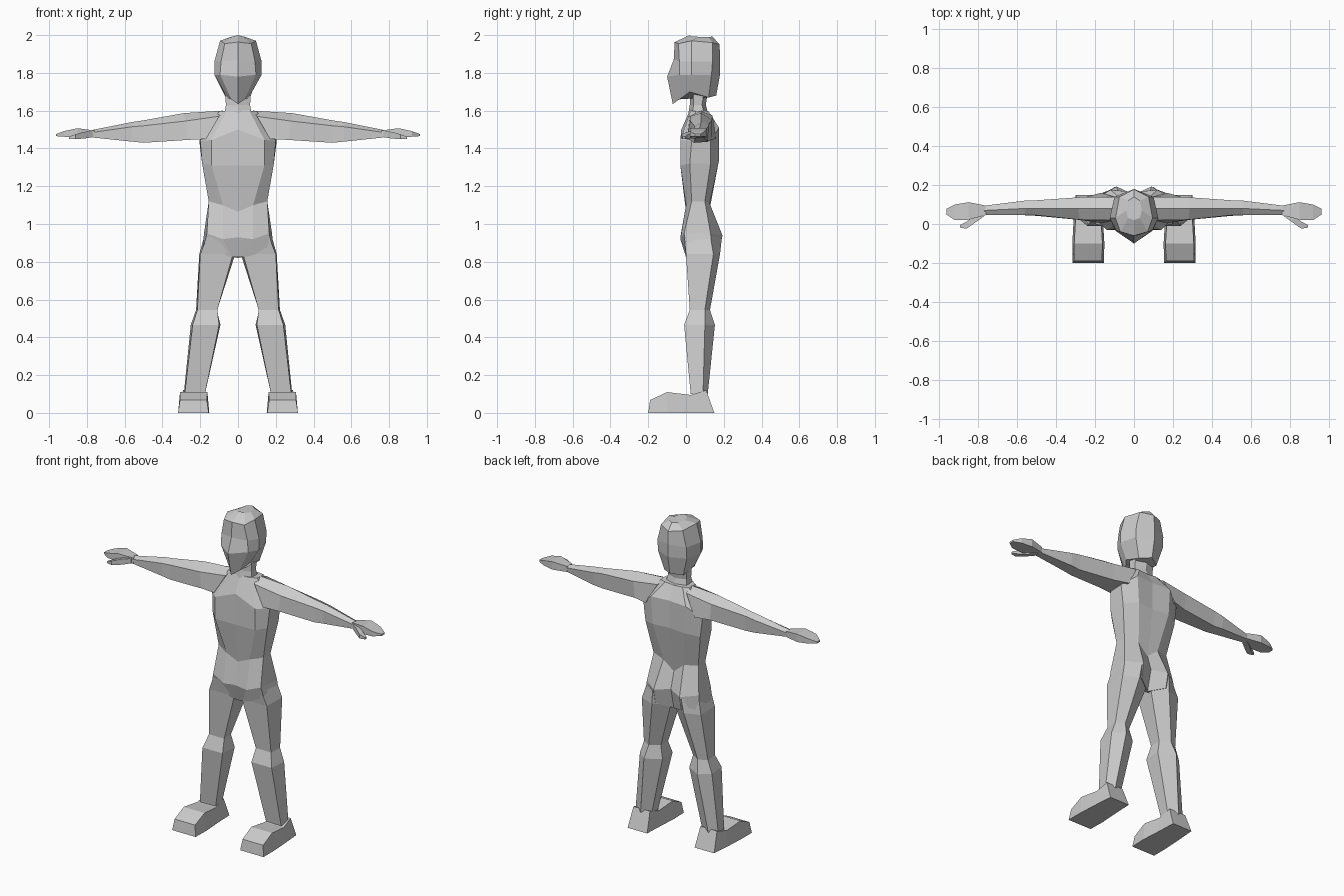
import bpy, bmesh


def loft(name, rings, mirror=False):
    """Skin a list of equal-length closed rings and cap both ends."""
    bm = bmesh.new()
    loops = [[bm.verts.new(p) for p in ring] for ring in rings]
    n = len(loops[0])
    for a, b in zip(loops, loops[1:]):
        for i in range(n):
            j = (i + 1) % n
            bm.faces.new((a[i], a[j], b[j], b[i]))
    bm.faces.new(loops[0])
    bm.faces.new(loops[-1])
    bmesh.ops.recalc_face_normals(bm, faces=bm.faces)
    mesh = bpy.data.meshes.new(name)
    bm.to_mesh(mesh)
    bm.free()
    ob = bpy.data.objects.new(name, mesh)
    bpy.context.collection.objects.link(ob)
    if mirror:
        ob.modifiers.new("mirror", 'MIRROR').use_mirror_merge = False
    return ob


def whole(half):
    """Complete a half ring (front centre to back centre) symmetrically in x."""
    return half + [(-x, y, z) for x, y, z in reversed(half[1:-1])]


def box_ring(x, y0, y1, z0, z1):
    return [(x, y0, z0), (x, y0, z1), (x, y1, z1), (x, y1, z0)]


# head: chin, nose, brow, crown edge, crown
head = [
    [(0, -.07, 1.635), (.035, -.035, 1.66), (.075, .02, 1.70), (.065, .12, 1.67), (0, .16, 1.68)],
    [(0, -.10, 1.78), (.095, -.035, 1.79), (.125, .03, 1.79), (.10, .135, 1.79), (0, .18, 1.79)],
    [(0, -.065, 1.87), (.09, -.035, 1.86), (.125, .03, 1.86), (.10, .14, 1.86), (0, .18, 1.87)],
    [(0, -.06, 1.963), (.07, -.04, 1.955), (.095, .03, 1.97), (.075, .14, 1.96), (0, .178, 1.95)],
    [(0, .02, 2.0), (.03, .03, 1.992), (.04, .07, 1.99), (.03, .12, 1.99), (0, .14, 1.992)],
]
loft("head", [whole(r) for r in head])

# neck
neck = [[(0, y0, z), (w, y0 + .02, z), (w, y1 - .02, z), (0, y1, z)]
        for z, w, y0, y1 in ((1.57, .075, .01, .12), (1.63, .064, .02, .105), (1.73, .07, .02, .12))]
loft("neck", [whole(r) for r in neck])

# torso: shoulders, chest, ribs, waist, hips, crotch
torso = [
    [(0, .02, 1.60), (.06, .025, 1.60), (.10, .05, 1.597), (.10, .11, 1.597), (.06, .12, 1.595), (0, .12, 1.59)],
    [(0, -.025, 1.50), (.14, -.03, 1.445), (.20, .03, 1.44), (.205, .13, 1.44), (.12, .175, 1.51), (0, .165, 1.51)],
    [(0, -.03, 1.31), (.14, -.03, 1.31), (.19, .02, 1.32), (.19, .13, 1.32), (.11, .175, 1.34), (0, .165, 1.34)],
    [(0, 0, 1.065), (.08, 0, 1.10), (.155, .03, 1.12), (.155, .10, 1.12), (.07, .125, 1.11), (0, .12, 1.05)],
    [(0, -.03, .93), (.08, -.03, .92), (.165, -.01, .95), (.18, .13, .95), (.09, .193, .94), (0, .15, .95)],
    [(0, 0, .825), (.03, 0, .825), (.19, .005, .85), (.19, .14, .85), (.09, .175, .85), (0, .12, .82)],
]
loft("torso", [whole(r) for r in torso])

# legs: hip, thigh, above knee, below knee, ankle
leg = {
    .93: [(.05, -.02), (.165, -.008), (.18, .13), (.10, .19), (.01, .13)],
    .84: [(.026, 0), (.20, 0), (.205, .145), (.11, .18), (.015, .13)],
    .545: [(.11, .02), (.215, .02), (.222, .10), (.17, .127), (.112, .09)],
    .466: [(.10, -.01), (.24, -.01), (.25, .10), (.185, .153), (.093, .10)],
    .10: [(.175, .028), (.282, .025), (.287, .09), (.235, .115), (.175, .09)],
}
loft("leg", [[(x, y, z) for x, y in pts] for z, pts in leg.items()], mirror=True)

# feet: sections from toe to heel
foot = [[(a, yb, 0), (b, yb, 0), (b - .01, yt, zt), (a + .01, yt, zt)]
        for a, b, yb, yt, zt in ((.155, .317, -.20, -.19, .068), (.152, .317, -.10, -.10, .11),
                                 (.16, .31, .025, .025, .095), (.165, .30, .15, .107, .12))]
loft("foot", foot, mirror=True)

# arms: slanted shoulder root, upper arm, elbow, forearm, wrist
arm = [
    [(.17, .005, 1.45), (.10, .02, 1.57), (.08, .08, 1.60), (.10, .14, 1.575), (.17, .16, 1.45)],
    [(.27, .02, 1.445), (.28, .022, 1.545), (.286, .08, 1.587), (.27, .138, 1.55), (.26, .135, 1.447)],
    [(.50, .042, 1.43), (.50, .045, 1.52), (.51, .08, 1.547), (.50, .122, 1.53), (.50, .115, 1.435)],
    [(.56, .045, 1.436), (.56, .045, 1.515), (.56, .08, 1.54), (.56, .12, 1.52), (.56, .115, 1.44)],
    [(.77, .048, 1.458), (.77, .045, 1.485), (.77, .07, 1.498), (.77, .094, 1.485), (.77, .09, 1.46)],
]
loft("arm", arm, mirror=True)

# hands: palm to fingertips
loft("hand", [box_ring(*r) for r in ((.76, .046, .094, 1.46, 1.495), (.85, .022, .112, 1.458, 1.507),
                                     (.92, .02, .10, 1.462, 1.492), (.963, .048, .078, 1.465, 1.476))],
     mirror=True)

# thumbs
loft("thumb", [box_ring(*r) for r in ((.77, .04, .075, 1.46, 1.49), (.815, .008, .05, 1.452, 1.488),
                                      (.86, -.024, .012, 1.45, 1.475), (.895, -.018, -.005, 1.45, 1.462))],
     mirror=True)
